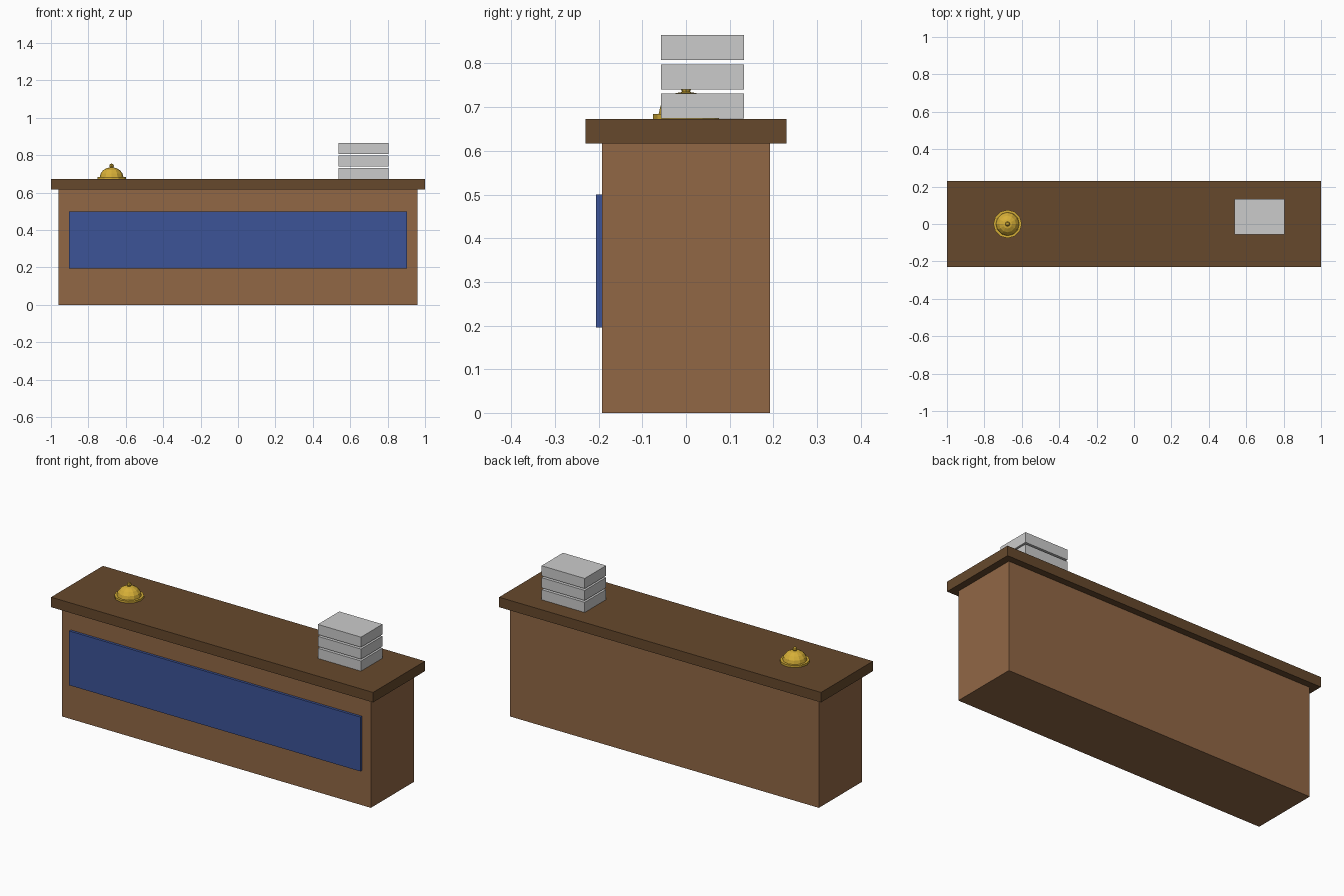
import bpy, bmesh, math

if "Cube" in bpy.data.objects:
    bpy.data.objects.remove(bpy.data.objects["Cube"])


def material(name, rgb):
    # rgb given as display values 0-255, stored as linear colour
    mat = bpy.data.materials.new(name)
    mat.diffuse_color = [(c / 255) ** 2.2 for c in rgb] + [1]
    mat.use_nodes = True
    mat.node_tree.nodes["Principled BSDF"].inputs["Base Color"].default_value = mat.diffuse_color
    return mat


def finish(bm, name, mat):
    bmesh.ops.recalc_face_normals(bm, faces=bm.faces)
    mesh = bpy.data.meshes.new(name)
    bm.to_mesh(mesh)
    bm.free()
    mesh.materials.append(mat)
    obj = bpy.data.objects.new(name, mesh)
    bpy.context.collection.objects.link(obj)
    return obj


def box(name, lo, hi, mat):
    bm = bmesh.new()
    bmesh.ops.create_cube(bm, size=1)
    for v in bm.verts:
        v.co = [a + (b - a) * (c + 0.5) for a, b, c in zip(lo, hi, v.co)]
    return finish(bm, name, mat)


def lathe(name, profile, sides, location, mat):
    # stack of rings (radius, z), a zero radius closes to a point
    bm = bmesh.new()
    rings = [[bm.verts.new((r * math.cos(2 * math.pi * i / sides),
                            r * math.sin(2 * math.pi * i / sides), z))
              for i in range(sides)] for r, z in profile]
    for a, b in zip(rings, rings[1:]):
        for i in range(sides):
            j = (i + 1) % sides
            bm.faces.new((a[i], a[j], b[j], b[i]))
    for ring, (r, z) in ((rings[0], profile[0]), (rings[-1], profile[-1])):
        if r > 0:
            bm.faces.new(ring)
    bmesh.ops.remove_doubles(bm, verts=bm.verts, dist=1e-5)
    obj = finish(bm, name, mat)
    obj.location = location
    return obj


wood = material("wood", (144, 103, 71))
dark_wood = material("dark_wood", (102, 74, 48))
blue = material("blue", (62, 84, 150))
paper = material("paper", (208, 208, 204))
gold = material("gold", (214, 174, 58))

# Counter
box("counter_body", (-0.96, -0.192, 0), (0.96, 0.192, 0.617), wood)
box("counter_top", (-1, -0.23, 0.617), (1, 0.23, 0.673), dark_wood)
box("front_panel", (-0.904, -0.206, 0.195), (0.904, -0.19, 0.5), blue)

# Stack of trays with narrow gaps
for i in range(3):
    z = 0.674 + 0.067 * i
    box(f"paper_stack_{i + 1}", (0.536, -0.057, z), (0.804, 0.133, z + 0.057), paper)

# Desk bell: base disc, dome and button
bell = (-0.676, 0, 0.673)
lathe("bell_base", [(0.076, 0), (0.076, 0.011)], 12, bell, gold)
dome = [(0.063 * math.cos(math.radians(a)), 0.01 + 0.053 * math.sin(math.radians(a)))
        for a in (0, 22.5, 45, 67.5)] + [(0, 0.063)]
lathe("bell_dome", dome, 12, bell, gold)
knob = [(0.0125 * math.sin(math.radians(a)), 0.07 - 0.0125 * math.cos(math.radians(a)))
        for a in (0, 45, 90, 135)] + [(0, 0.0825)]
lathe("bell_button", knob, 8, bell, gold)
